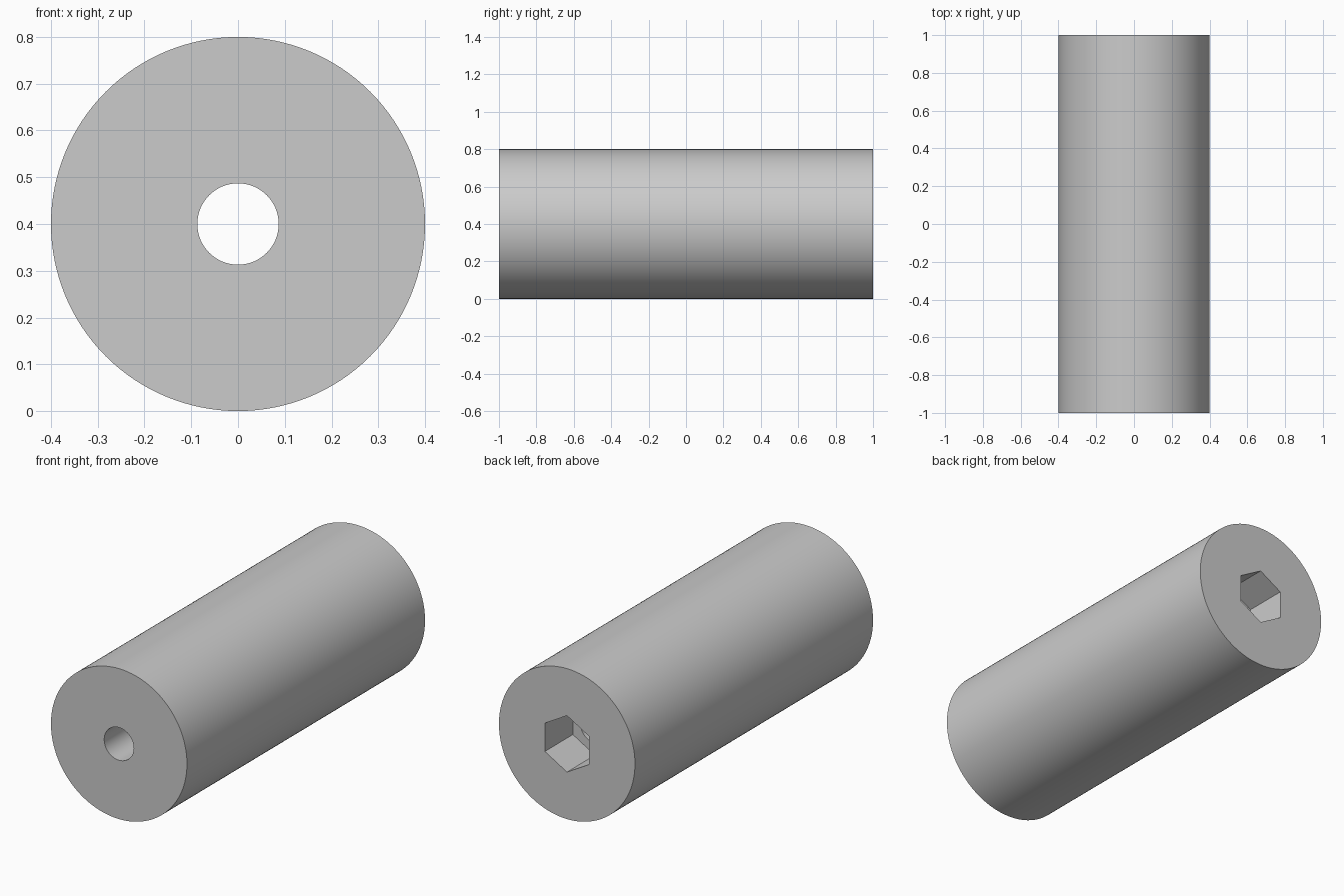
import bpy
from math import radians, pi

RADIUS, LENGTH = 0.4, 2.0
BORE_RADIUS = 0.087
HEX_RADIUS, HEX_DEPTH = 0.15, 0.235

if "Cube" in bpy.data.objects:
    bpy.data.objects.remove(bpy.data.objects["Cube"], do_unlink=True)

grey = bpy.data.materials.new("plain grey")
grey.use_nodes = True
colour = (0.6, 0.6, 0.6, 1)
grey.diffuse_color = colour
grey.node_tree.nodes["Principled BSDF"].inputs["Base Color"].default_value = colour


def prism(name, sides, radius, length, y=0.0):
    """Prism lying along y, at the height of the spacer's axis."""
    bpy.ops.mesh.primitive_cylinder_add(
        vertices=sides, radius=radius, depth=length,
        location=(0, y, RADIUS), rotation=(pi / 2, 0, 0))
    ob = bpy.context.object
    ob.name = name
    ob.data.materials.append(grey)
    return ob


# Round body
body = prism("spacer_body", 128, RADIUS, LENGTH)

# Through bore, and hexagonal nut pocket sunk into the back end
bore = prism("bore_cutter", 64, BORE_RADIUS, LENGTH + 0.2)
pocket = prism("nut_pocket_cutter", 6, HEX_RADIUS, HEX_DEPTH * 2, LENGTH / 2)

for cutter in (bore, pocket):
    mod = body.modifiers.new(cutter.name, 'BOOLEAN')
    mod.operation = 'DIFFERENCE'
    mod.solver = 'EXACT'
    mod.object = cutter
    cutter.hide_render = True

bpy.ops.object.select_all(action='DESELECT')
body.select_set(True)
bpy.context.view_layer.objects.active = body
for mod in list(body.modifiers):
    bpy.ops.object.modifier_apply(modifier=mod.name)
for cutter in (bore, pocket):
    bpy.data.objects.remove(cutter, do_unlink=True)

# Smooth curved walls, crisp rims and hexagon edges
bpy.ops.object.shade_smooth_by_angle(angle=radians(30))
